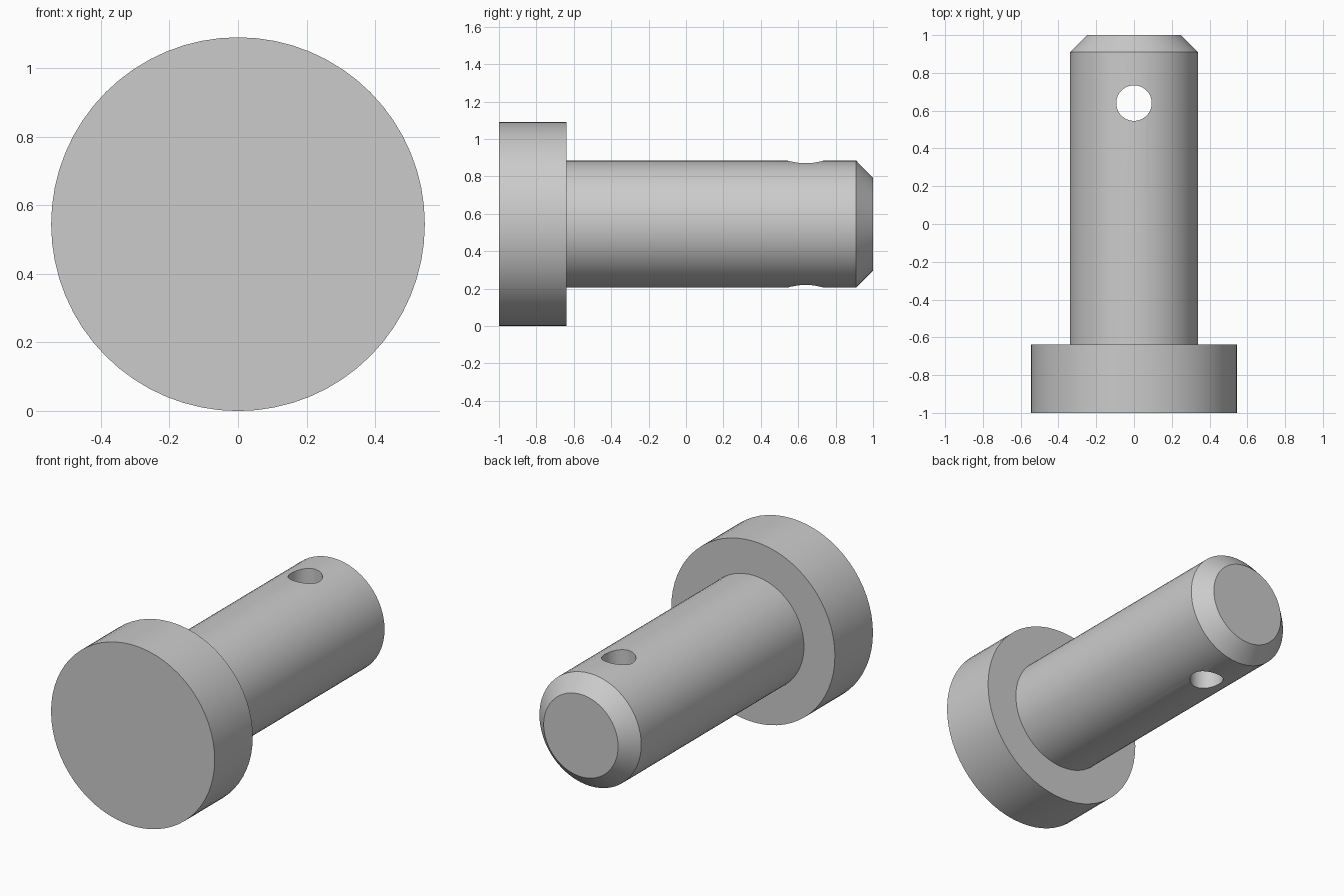
import bpy, bmesh, math
from mathutils import Vector

cube = bpy.data.objects.get("Cube")
if cube:
    bpy.data.objects.remove(cube, do_unlink=True)

HEAD_R, SHAFT_R, TIP_R = 0.545, 0.339, 0.248
HOLE_R, HOLE_Y = 0.094, 0.64
SEGMENTS = 64

steel = bpy.data.materials.new("grey steel")
steel.use_nodes = True
grey = (0.6, 0.6, 0.6, 1)
steel.diffuse_color = grey
steel.node_tree.nodes["Principled BSDF"].inputs["Base Color"].default_value = grey


def lathe(name, profile, centre, axis, start):
    """Revolve (radius, distance) points around an axis through centre."""
    bm = bmesh.new()
    axis, start, centre = Vector(axis), Vector(start), Vector(centre)
    verts = [bm.verts.new(centre + start * r + axis * d) for r, d in profile]
    edges = [bm.edges.new(pair) for pair in zip(verts, verts[1:])]
    bmesh.ops.spin(bm, geom=verts + edges, cent=centre, axis=axis,
                   angle=math.tau, steps=SEGMENTS, use_duplicate=False)
    bmesh.ops.remove_doubles(bm, verts=bm.verts, dist=1e-4)
    # Merge the flat end discs into single faces
    bmesh.ops.dissolve_limit(bm, angle_limit=0.01, verts=bm.verts, edges=bm.edges)
    bmesh.ops.recalc_face_normals(bm, faces=bm.faces)
    mesh = bpy.data.meshes.new(name)
    bm.to_mesh(mesh)
    bm.free()
    mesh.materials.append(steel)
    obj = bpy.data.objects.new(name, mesh)
    bpy.context.collection.objects.link(obj)
    return obj


# Headed pin: wide flat head, round shaft, chamfered tip
pin = lathe("headed_pin",
            [(0, -1), (HEAD_R, -1), (HEAD_R, -0.638), (SHAFT_R, -0.638),
             (SHAFT_R, 0.91), (TIP_R, 1), (0, 1)],
            (0, 0, HEAD_R), (0, 1, 0), (0, 0, 1))

# Vertical cross hole near the tip
cutter = lathe("hole_cutter",
               [(0, -0.5), (HOLE_R, -0.5), (HOLE_R, 0.5), (0, 0.5)],
               (0, HOLE_Y, HEAD_R), (0, 0, 1), (1, 0, 0))
cutter.hide_render = True

hole = pin.modifiers.new("cross_hole", "BOOLEAN")
hole.operation = "DIFFERENCE"
hole.solver = "EXACT"
hole.object = cutter

bpy.ops.object.select_all(action="DESELECT")
pin.select_set(True)
bpy.context.view_layer.objects.active = pin
bpy.ops.object.modifier_apply(modifier=hole.name)
bpy.data.objects.remove(cutter, do_unlink=True)
bpy.ops.object.shade_smooth_by_angle(angle=math.radians(30))
